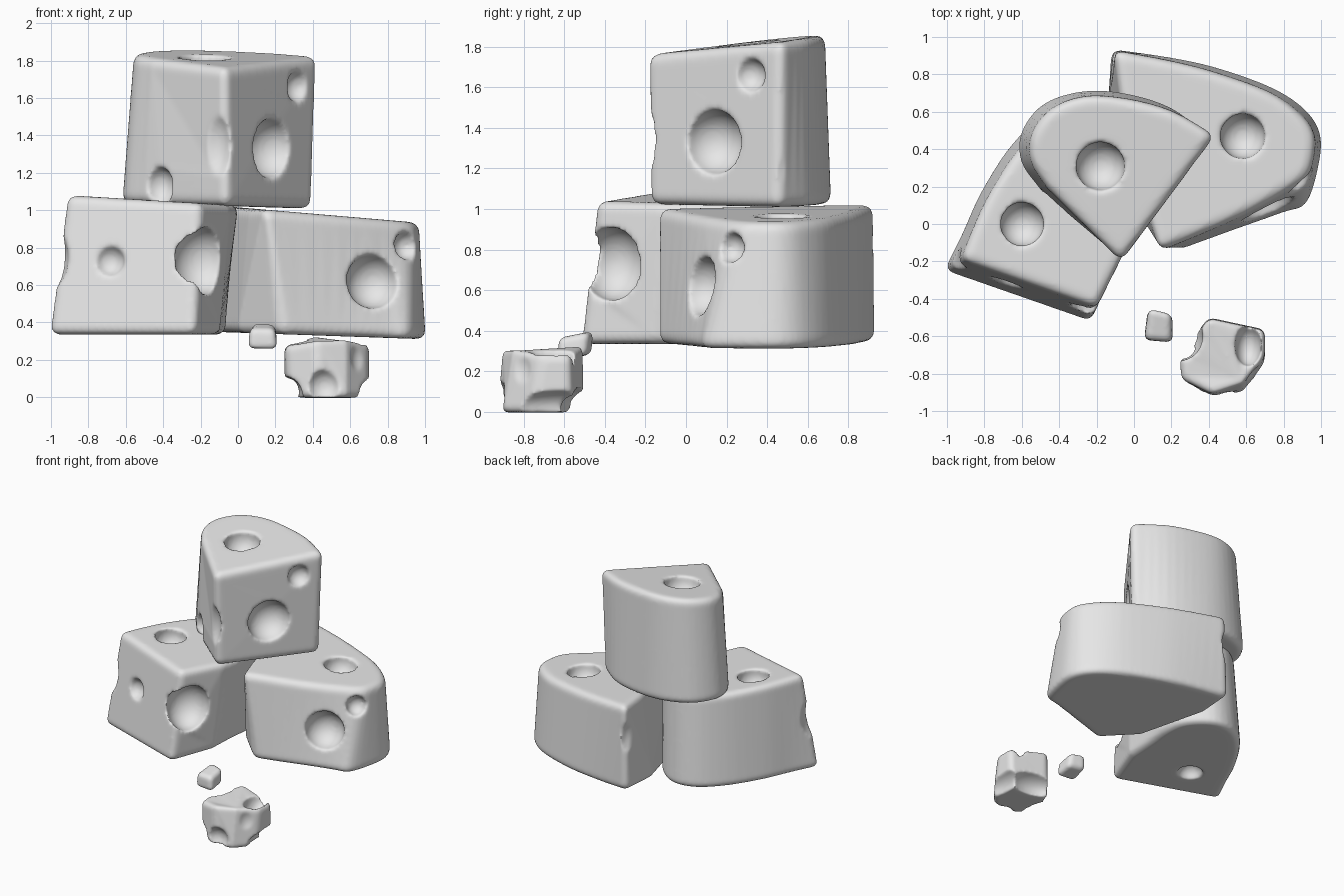
import bpy, bmesh, math
from mathutils import Vector, Matrix

rind = bpy.data.materials.new("plain_grey")
rind.diffuse_color = (0.8, 0.8, 0.8, 1)


def curve_points(pts, n=4):
    """Catmull-Rom through the points of the rounded side."""
    p = [Vector(q) for q in pts]
    p = [2 * p[0] - p[1]] + p + [2 * p[-1] - p[-2]]
    out = []
    for i in range(1, len(p) - 2):
        a, b, c, d = p[i - 1:i + 3]
        for k in range(n):
            t = k / n
            out.append(0.5 * (2 * b + (c - a) * t + (2 * a - 5 * b + 4 * c - d) * t ** 2
                              + (3 * b - a - 3 * c + d) * t ** 3))
    return out + [p[-2]]


def mesh_object(name, bm):
    me = bpy.data.meshes.new(name)
    bm.to_mesh(me)
    bm.free()
    ob = bpy.data.objects.new(name, me)
    bpy.context.collection.objects.link(ob)
    return ob


def carve(name, outline, low, high, bites, bevel=0.045, voxel=0.014, smooth=5):
    """Loft from bottom xy to top xy (four values per point), scoop out bites, soften."""
    bm = bmesh.new()
    bottom, top = [], []
    for bx, by, tx, ty in outline:
        bottom.append(bm.verts.new((bx, by, low(bx, by))))
        top.append(bm.verts.new((tx, ty, high(tx, ty))))
    n = len(bottom)
    bm.faces.new(bottom[::-1])
    bm.faces.new(top)
    for i in range(n):
        j = (i + 1) % n
        bm.faces.new((bottom[i], bottom[j], top[j], top[i]))
    bmesh.ops.recalc_face_normals(bm, faces=bm.faces)
    ob = mesh_object(name, bm)
    mod = ob.modifiers.new("round", 'BEVEL')
    mod.width, mod.segments, mod.angle_limit = bevel, 3, math.radians(35)

    # one cutter per scoop
    cutters = []
    for x, y, z, *r in bites:
        r = r * 3 if len(r) == 1 else r
        cb = bmesh.new()
        bmesh.ops.create_uvsphere(cb, u_segments=32, v_segments=20, radius=1,
                                  matrix=Matrix.Translation((x, y, z)) @ Matrix.Diagonal((*r, 1)))
        cut = mesh_object("scoop_cutter", cb)
        cut.hide_render = True
        mod = ob.modifiers.new("scoop", 'BOOLEAN')
        mod.operation, mod.object, mod.solver = 'DIFFERENCE', cut, 'EXACT'
        cutters.append(cut)
    mod = ob.modifiers.new("blend", 'REMESH')
    mod.mode, mod.voxel_size, mod.use_smooth_shade = 'VOXEL', voxel, True
    mod = ob.modifiers.new("soften", 'SMOOTH')
    mod.factor, mod.iterations = 0.5, smooth

    # bake the modifiers and drop the cutters
    dg = bpy.context.evaluated_depsgraph_get()
    me = bpy.data.meshes.new_from_object(ob.evaluated_get(dg))
    ob.modifiers.clear()
    ob.data = me
    me.name = name
    for cut in cutters:
        bpy.data.objects.remove(cut)
    me.materials.clear()
    me.materials.append(rind)
    me.polygons.foreach_set("use_smooth", [True] * len(me.polygons))
    return ob


# upper wedge
carve("top_wedge",
      [(-0.06, -0.19, -0.07, -0.20)] + curve_points(
          [(0.405, 0.46, 0.435, 0.475), (0.20, 0.62, 0.20, 0.605), (-0.05, 0.70, -0.05, 0.67),
           (-0.28, 0.71, -0.27, 0.68), (-0.49, 0.64, -0.445, 0.61), (-0.605, 0.49, -0.545, 0.475),
           (-0.605, 0.33, -0.545, 0.33), (-0.50, 0.18, -0.46, 0.19)]),
      lambda x, y: 1.02 - 0.03 * x, lambda x, y: 1.78 + 0.11 * y - 0.02 * x,
      [(-0.18, 0.31, 1.79, 0.13), (0.19, 0.13, 1.33, 0.16), (0.33, 0.31, 1.66, 0.085),
       (-0.42, 0.11, 1.13, 0.085, 0.085, 0.1), (-0.14, -0.225, 1.34, 0.12, 0.125, 0.2),
       (0.48, 0.51, 1.18, 0.105, 0.105, 0.16)], smooth=6)

# lower left wedge
carve("left_wedge",
      [(-0.23, -0.525, -0.20, -0.445)] + curve_points(
          [(-0.10, -0.17, -0.04, -0.13), (-0.09, 0.06, 0.0, 0.06), (-0.07, 0.28, -0.02, 0.27),
           (-0.11, 0.46, -0.10, 0.44), (-0.28, 0.60, -0.26, 0.56), (-0.48, 0.58, -0.45, 0.54),
           (-0.66, 0.42, -0.62, 0.39), (-0.82, 0.17, -0.77, 0.16), (-0.92, -0.05, -0.86, -0.03),
           (-1.02, -0.25, -0.92, -0.19)]),
      lambda x, y: 0.335, lambda x, y: 1.025 - 0.06 * x,
      [(-0.60, 0.0, 1.02, 0.118), (-0.69, -0.34, 0.73, 0.085), (-0.19, -0.36, 0.73, 0.16, 0.16, 0.18),
       (-0.60, -0.08, 0.33, 0.09), (-1.09, -0.24, 0.75, 0.185, 0.22, 0.22)], smooth=6)

# lower right wedge, with an undercut front face
carve("right_wedge",
      curve_points(
          [(0.24, -0.14, 0.13, -0.145), (0.55, -0.03, 0.53, 0.025), (0.80, 0.055, 0.78, 0.16),
           (0.92, 0.10, 0.92, 0.26), (0.985, 0.29, 0.96, 0.37), (1.0, 0.47, 0.96, 0.48),
           (0.92, 0.61, 0.89, 0.585), (0.74, 0.73, 0.72, 0.705), (0.45, 0.835, 0.43, 0.81),
           (0.2, 0.89, 0.2, 0.87), (-0.12, 0.935, -0.11, 0.93)])
      + [(-0.145, 0.63, -0.07, 0.66), (0.0, 0.09, 0.06, 0.10)],
      lambda x, y: 0.345 - 0.035 * x, lambda x, y: 1.015 - 0.085 * x,
      [(0.58, 0.47, 0.94, 0.12), (0.72, 0.07, 0.62, 0.145), (0.90, 0.22, 0.81, 0.075),
       (0.11, -0.19, 0.55, 0.09, 0.09, 0.13), (-0.20, 0.93, 0.78, 0.13, 0.12, 0.18)], smooth=6)

# crumbs in front
carve("small_crumb",
      [(0.05, -0.62, 0.06, -0.62), (0.21, -0.635, 0.20, -0.63), (0.21, -0.49, 0.20, -0.48),
       (0.07, -0.46, 0.08, -0.45)],
      lambda x, y: 0.255 + 0.18 * (y + 0.62), lambda x, y: 0.37 + 0.2 * (y + 0.6),
      [], bevel=0.03, voxel=0.01, smooth=4)
carve("large_crumb",
      [(0.27, -0.84, 0.25, -0.83), (0.43, -0.935, 0.42, -0.91), (0.58, -0.90, 0.58, -0.85),
       (0.70, -0.76, 0.70, -0.71), (0.70, -0.56, 0.70, -0.57), (0.40, -0.495, 0.40, -0.505),
       (0.245, -0.70, 0.245, -0.70)],
      lambda x, y: -0.003,
      lambda x, y: 0.335 - 0.4 * max(0, abs(x - 0.48) - 0.08) - 0.3 * max(0, -0.82 - y),
      [(0.25, -0.60, 0.22, 0.12, 0.13, 0.3), (0.61, -0.65, 0.29, 0.07, 0.11, 0.1),
       (0.46, -0.95, 0.06, 0.095), (0.25, -0.80, 0.01, 0.1, 0.2, 0.1),
       (0.74, -0.62, 0.01, 0.12, 0.3, 0.1), (0.69, -0.85, 0.22, 0.09, 0.09, 0.12),
       (0.28, -0.93, 0.30, 0.08, 0.08, 0.1), (0.52, -0.50, 0.02, 0.2, 0.13, 0.1)],
      bevel=0.03, voxel=0.01, smooth=11)
